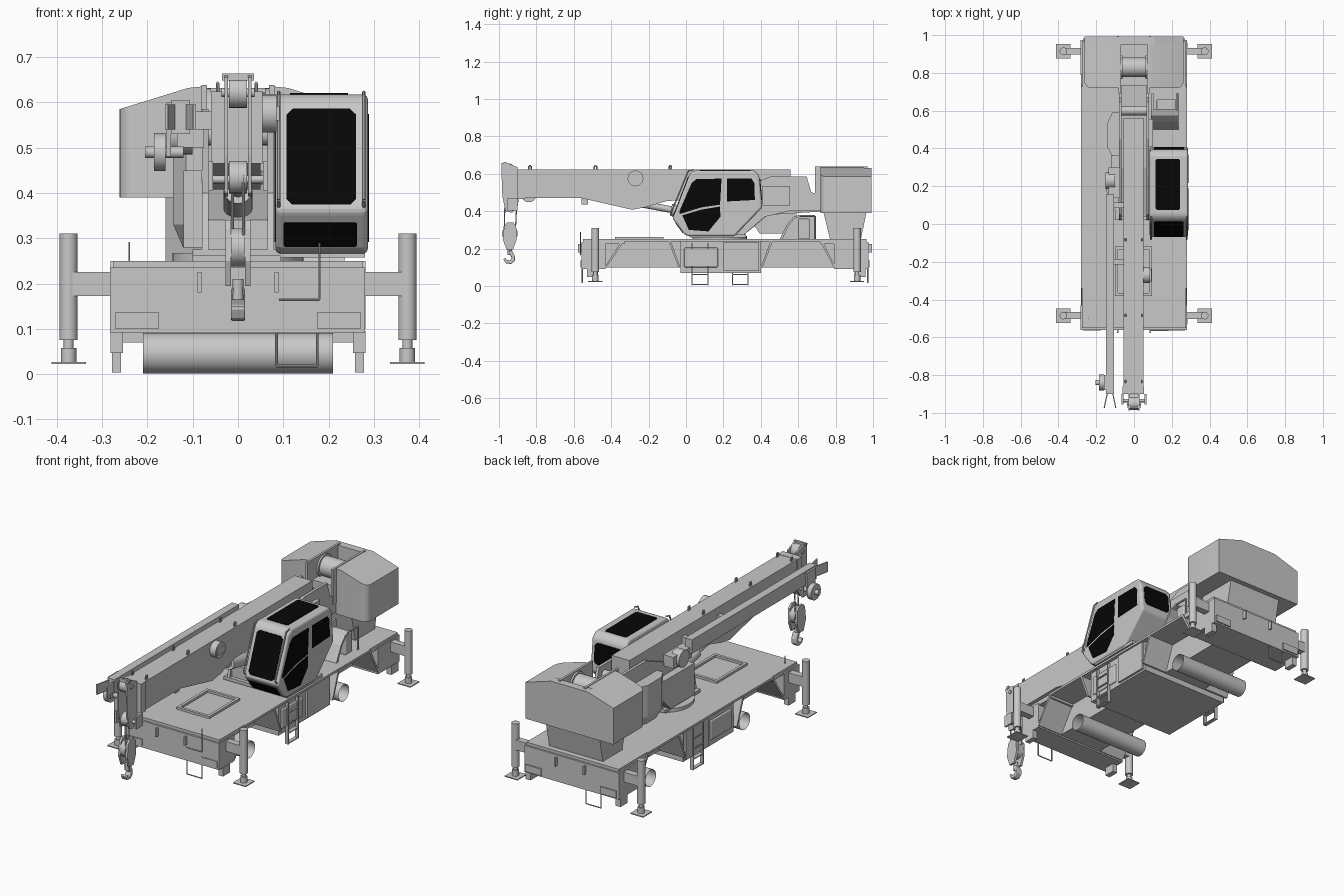
import bpy, bmesh, math
from mathutils import Vector


def material(name, c):
    m = bpy.data.materials.new(name)
    m.diffuse_color = (c, c, c, 1)
    return m


GREY = material("machine grey", 0.58)
BLACK = material("glass black", 0.002)


def finish(name, bm, mat=GREY, bevel=0, smooth=False):
    bmesh.ops.recalc_face_normals(bm, faces=bm.faces)
    me = bpy.data.meshes.new(name)
    bm.to_mesh(me)
    bm.free()
    me.materials.append(mat)
    if smooth:
        me.shade_smooth()
        me.set_sharp_from_angle(angle=math.radians(35))
    ob = bpy.data.objects.new(name, me)
    bpy.context.collection.objects.link(ob)
    if bevel:
        b = ob.modifiers.new("bevel", 'BEVEL')
        b.width, b.segments, b.limit_method = bevel, 3, 'ANGLE'
    return ob


def add_prism(bm, pts, shift):
    """Polygon of 3D points pushed along a vector."""
    a = [bm.verts.new(p) for p in pts]
    b = [bm.verts.new(Vector(p) + Vector(shift)) for p in pts]
    bm.faces.new(a)
    bm.faces.new(b[::-1])
    for i in range(len(a)):
        j = (i + 1) % len(a)
        bm.faces.new((a[i], a[j], b[j], b[i]))


def prism(name, pts, x0, x1, mat=GREY, bevel=0):
    bm = bmesh.new()
    add_prism(bm, [(x0, y, z) for y, z in pts], (x1 - x0, 0, 0))
    return finish(name, bm, mat, bevel)


def box(name, x0, x1, y0, y1, z0, z1, mat=GREY, bevel=0):
    return prism(name, [(y0, z0), (y1, z0), (y1, z1), (y0, z1)], x0, x1, mat, bevel)


def tubes(name, segments, seg=20, caps=True):
    """Cylinders from (start, end, radius) entries in one object."""
    bm = bmesh.new()
    for p, q, r in segments:
        p, q = Vector(p), Vector(q)
        rot = (q - p).to_track_quat('Z', 'Y')
        rings = [[bm.verts.new(c + rot @ Vector((r * math.cos(t), r * math.sin(t), 0)))
                  for t in (2 * math.pi * i / seg for i in range(seg))] for c in (p, q)]
        for i in range(seg):
            j = (i + 1) % seg
            bm.faces.new((rings[0][i], rings[0][j], rings[1][j], rings[1][i]))
        if caps:
            bm.faces.new(rings[0][::-1])
            bm.faces.new(rings[1])
    return finish(name, bm, smooth=True)


def rail(name, pts, r=0.004):
    return tubes(name, [(a, b, r) for a, b in zip(pts, pts[1:])], 8)


# Chassis: central frame, centre hull, end beams and folded fender sheets
box("chassis_frame", -.13, .13, -.5, .95, .1, .24)
box("centre_hull", -.262, .262, -.03, .4, .07, .245)
box("centre_deck", -.28, .28, -.09, .46, .238, .25)
box("front_beam", -.283, .28, -.56, -.43, .092, .235)
box("rear_beam", -.283, .28, .79, .975, .092, .235)
box("front_deck", -.275, .275, -.55, -.33, .225, .25)
box("rear_deck", -.275, .275, .72, .965, .225, .25)
for n, a, b, c, d in (("front", -.435, -.34, -.085, -.03), ("rear", .4, .455, .725, .8)):
    prism(n + "_fender", [(a, .1), (b, .25), (c, .25), (d, .1), (d - .01, .1), (c - .008, .238),
                          (b + .008, .238), (a + .01, .1)], -.281, .281)
for y, n in ((-.2, "front"), (.6, "rear")):
    tubes(n + "_axle_tube", [((-.21, y, .046), (.21, y, .046), .045)], 32, caps=False)

# Bumper details, steps and ladders
for s in (-1, 1):
    box("bumper_panel", s * .223 - .047, s * .223 + .047, -.565, -.555, .1, .137)
    box("side_tank", s * .262 - .008, s * .262 + .008, -.01, .17, .1, .205, bevel=.006)
    box("side_panel", s * .266 - .008, s * .266 + .008, .2, .39, .08, .235)
    box("rear_bumper_panel", s * .223 - .047, s * .223 + .047, .97, .982, .1, .137)
    y = .075 if s > 0 else .29
    x = s * .268
    for d in (-.042, .042):
        box("ladder_stringer", x - .01, x + .01, y + d - .003, y + d + .003, .004, .23)
    for z in (.006, .06, .115, .17):
        box("ladder_rung", x - .01, x + .01, y - .042, y + .042, z, z + .005)
    for yy in (-.5, .93):
        box("corner_bracket", s * .268 - .014, s * .268 + .014, yy - .03, yy + .03, .047, .095)
for y, x in ((-.555, .13), (.972, -.13)):
    rail("end_step", [(x - .045, y, .1), (x - .045, y, .018), (x + .045, y, .018), (x + .045, y, .1)], .003)
rail("marker_rod", [(.09, -.565, .165), (.18, -.565, .165), (.18, -.565, .29)], .0025)
rail("left_marker_rod", [(-.24, -.5, .25), (-.24, -.5, .292)], .002)
for x in (-.085, .085):
    for y in (-.568, .985):
        box("tow_lug", x - .004, x + .004, y - .01, y + .01, .18, .225)

# Boom rest frame on the front deck
for x in (-.1, .08):
    box("rest_frame_side", x, x + .015, -.38, -.12, .25, .262)
for y in (-.38, -.135):
    box("rest_frame_end", -.085, .08, y, y + .015, .25, .262)

# Outriggers
for y in (-.485, .915):
    for s in (-1, 1):
        x = s * .374
        box("outrigger_beam", min(s * .2, x), max(s * .2, x), y - .018, y + .018, .172, .225)
        tubes("outrigger_jack", [((x, y, .075), (x, y, .31), .02), ((x, y, .05), (x, y, .08), .011),
                                 ((x, y, .026), (x, y, .058), .017)])
        box("outrigger_pad", x - .038, x + .038, y - .038, y + .038, .022, .027)

# Turntable and turret side plates
tubes("turntable", [((0, .18, .245), (0, .18, .268), .145)], 40)
box("turret_base", -.1, .28, .02, .32, .258, .275)
turret = [(.02, .265), (.3, .265), (.42, .37), (.55, .4), (.73, .4), (.73, .49), (.67, .5),
          (.645, .585), (.45, .585), (.25, .5), (.05, .4)]
for x in (-.08, .065):
    prism("turret_plate", turret, x, x + .015)
prism("turret_core", [(.04, .265), (.3, .265), (.44, .38), (.75, .4), (.75, .45), (.3, .42), (.04, .34)], -.068, .068)
tubes("boom_pivot", [((-.07, .6, .53), (.07, .6, .53), .025)])
box("valve_box", .07, .1, .41, .555, .43, .535)

# Faceted housing on the left of the turret, tapered below
bm = bmesh.new()
side = [(-.07, .36), (-.115, .36), (-.143, .41), (-.143, .53), (-.115, .59), (-.07, .59)]
rings = [[bm.verts.new((-.07 + (x + .07) * k, .475 + (y - .475) * k, z)) for x, y in side]
         for z, k in ((.28, .7), (.33, 1), (.5, 1))]
for r0, r1 in zip(rings, rings[1:]):
    for i in range(6):
        bm.faces.new((r0[i], r0[i - 1], r1[i - 1], r1[i]))
bm.faces.new(rings[0])
bm.faces.new(rings[-1])
finish("left_housing", bm)
prism("left_cabinet", [(.1, .28), (.3, .28), (.42, .4), (.38, .45), (.1, .45)], -.12, -.08)

# Rear deck housing: curved cover, side plate, box and rail
prism("deck_cover", [(.5, .25), (.54, .33), (.575, .37), (.61, .38), (.61, .37), (.58, .36), (.55, .325), (.515, .25)],
      .1, .235)
prism("deck_side_plate", [(.5, .25), (.54, .33), (.575, .37), (.61, .38), (.69, .38), (.69, .25)], .09, .102)
box("deck_box", .12, .22, .6, .66, .25, .36, bevel=.006)
rail("deck_rail", [(.23, .6, .375), (.23, .69, .375), (.23, .69, .25)], .005)
prism("counterweight_neck", [(.77, .25), (.935, .25), (.965, .395), (.735, .395)], -.16, .16)

# Counterweight: two side blocks with rounded front corners, back slab and winch
prof = [(.08, .39), (.262, .39), (.262, .585), (.11, .632), (.08, .635)]
for s in (-1, 1):
    bm = bmesh.new()
    add_prism(bm, [(s * x, .72, z) for x, z in prof], (0, .23, 0))
    corner = [e for e in bm.edges if all(abs(v.co.x) > .26 and v.co.y < .73 for v in e.verts)]
    bmesh.ops.bevel(bm, geom=corner, offset=.035, segments=5, profile=.5, affect='EDGES')
    finish("counterweight_block", bm, smooth=True)
    box("winch_plate", s * .075 - .006, s * .075 + .006, .69, .97, .45, .638)
bm = bmesh.new()
add_prism(bm, [(x, .95, z) for x, z in prof[1:4]] + [(-x, .95, z) for x, z in prof[3:0:-1]], (0, .042, 0))
finish("counterweight_back", bm)
box("counterweight_middle", -.085, .085, .73, .96, .392, .53)
tubes("winch_drum", [((-.07, .83, .57), (.07, .83, .57), .052), ((-.07, .83, .57), (-.06, .83, .57), .062),
                     ((.06, .83, .57), (.07, .83, .57), .062)], 28)

# Boom: square-ended section with deep belly, collar, lugs and lift cylinder
prism("boom", [(-.88, .47), (-.56, .47), (-.29, .408), (-.22, .42), (-.1, .455), (.3, .47), (.56, .49),
               (.56, .622), (-.88, .622)], -.056, .05)
box("boom_collar", -.06, .054, -.9, -.86, .465, .624)
for y in (-.84, -.49, -.09):
    for x in (-.045, .04):
        rail("boom_lug", [(x, y, .615), (x, y, .642), (x, y + .012, .642), (x, y + .012, .615)], .004)
tubes("lift_cylinder", [((0, -.25, .44), (0, -.06, .405), .018), ((0, -.08, .408), (0, .2, .35), .032)])
tubes("side_reel", [((.05, -.27, .575), (.085, -.27, .575), .042)], 28)
box("side_reel_bracket", .05, .092, -.305, -.235, .56, .592)
box("boom_under_bracket", -.02, .02, -.56, -.525, .435, .475)

# Boom head with sheaves
head = [(-.988, .655), (-.965, .662), (-.9, .635), (-.895, .45), (-.93, .392), (-.965, .4), (-.982, .48)]
for x in (-.03, .022):
    prism("head_plate", head, x, x + .008)
tubes("head_sheaves", [((-.02, y, z), (.02, y, z), r) for y, z, r in
                       ((-.95, .622, .034), (-.935, .435, .036))], 24)
tubes("head_pins", [((-.065, -.935, .43), (.065, -.935, .43), .009), ((-.036, -.95, .622), (.036, -.95, .622), .01)], 12)
for s in (-1, 1):
    box("head_ear", s * .06 - .005, s * .06 + .005, -.955, -.9, .405, .47)
box("head_bridge", -.035, .035, -.975, -.963, .648, .664)

# Hook block, ropes and hook
rail("front_rope", [(.012, -.968, .44), (.012, -.972, .3)], .003)
rail("rear_rope", [(-.012, -.905, .44), (-.012, -.912, .3)], .003)
block = [(-.972, .32), (-.955, .34), (-.925, .34), (-.908, .32), (-.905, .25), (-.925, .195), (-.96, .195), (-.98, .25)]
for x in (-.028, .016):
    prism("hook_block_plate", block, x, x + .012)
tubes("hook_block_sheave", [((-.016, -.942, .28), (.016, -.942, .28), .042)], 24)
tubes("hook_shank", [((0, -.942, .165), (0, -.942, .21), .012)], 12)
hook = [(-.95, .19), (-.93, .19), (-.915, .16), (-.915, .135), (-.935, .117), (-.965, .122), (-.977, .145),
        (-.965, .15), (-.955, .138), (-.94, .137), (-.932, .15)]
prism("hook", hook, -.016, .016, bevel=.004)

# Folded jib along the left of the boom
box("jib", -.148, -.106, -.9, .16, .53, .605)
for s in (-1, 1):
    bm = bmesh.new()
    x = -.127 + s * .018
    add_prism(bm, [(x, -.9, .54), (x + s * .016, -.975, .54), (x + s * .016, -.975, .595), (x, -.9, .595)], (-s * .006, 0, 0))
    finish("jib_fork", bm)
for y in (-.2, .1):
    box("jib_mount", -.11, -.05, y - .015, y + .015, .54, .58)
tubes("jib_sheave", [((-.185, -.84, .49), (-.16, -.84, .49), .042), ((-.205, -.84, .49), (-.12, -.84, .49), .013)], 24)
prism("jib_sheave_bracket", [(-.87, .48), (-.81, .48), (-.8, .6), (-.88, .6)], -.158, -.148)
tubes("jib_hinge", [((-.15, .23, .53), (-.1, .23, .53), .045)], 24)
box("jib_hinge_arm", -.135, -.075, .14, .3, .5, .56)

# Operator cab
cab = [(-.072, .36), (.02, .6), (.045, .618), (.365, .618), (.392, .59), (.408, .42), (.26, .266),
       (.01, .266), (-.012, .28)]
prism("cab", cab, .083, .287, bevel=.012)
side_glass = {
    "door_glass": [(.03, .55), (.055, .572), (.19, .574), (.182, .435), (.08, .42), (-.033, .385), (-.035, .4)],
    "lower_glass": [(-.02, .378), (.08, .408), (.182, .425), (.184, .37), (.12, .292), (.015, .3)],
    "rear_side_glass": [(.218, .574), (.35, .574), (.366, .55), (.368, .46), (.218, .452)]}
for n, pts in side_glass.items():
    prism(n, pts, .284, .289, BLACK)
    prism("left_" + n, pts, .081, .086, BLACK)


def glass(name, x0, x1, a, b, c=.014):
    """Pane with clipped corners between two (y, z) points, centred on the cab skin."""
    a, b = Vector((0, *a)), Vector((0, *b))
    d = (b - a).normalized()
    n = Vector((0, -d.z, d.y)) * .003
    h = (b - a).length
    uv = [(x0 + c, 0), (x1 - c, 0), (x1, c), (x1, h - c), (x1 - c, h), (x0 + c, h), (x0, h - c), (x0, c)]
    bm = bmesh.new()
    add_prism(bm, [a + d * v + Vector((u, 0, 0)) - n for u, v in uv], n * 2)
    finish(name, bm, BLACK)


glass("windscreen", .107, .261, (-.0666, .374), (.0143, .585))
glass("lower_front_glass", .1, .263, (-.0533, .335), (-.0143, .283), .004)
glass("roof_glass", .115, .243, (.075, .618), (.345, .618), .006)
glass("rear_glass", .105, .265, (.404, .46), (.394, .572))
for x in (.09, .278):
    rail("cab_grab_rail", [(x, -.066, .37), (x, -.082, .385), (x, .012, .615), (x, .04, .622)])
